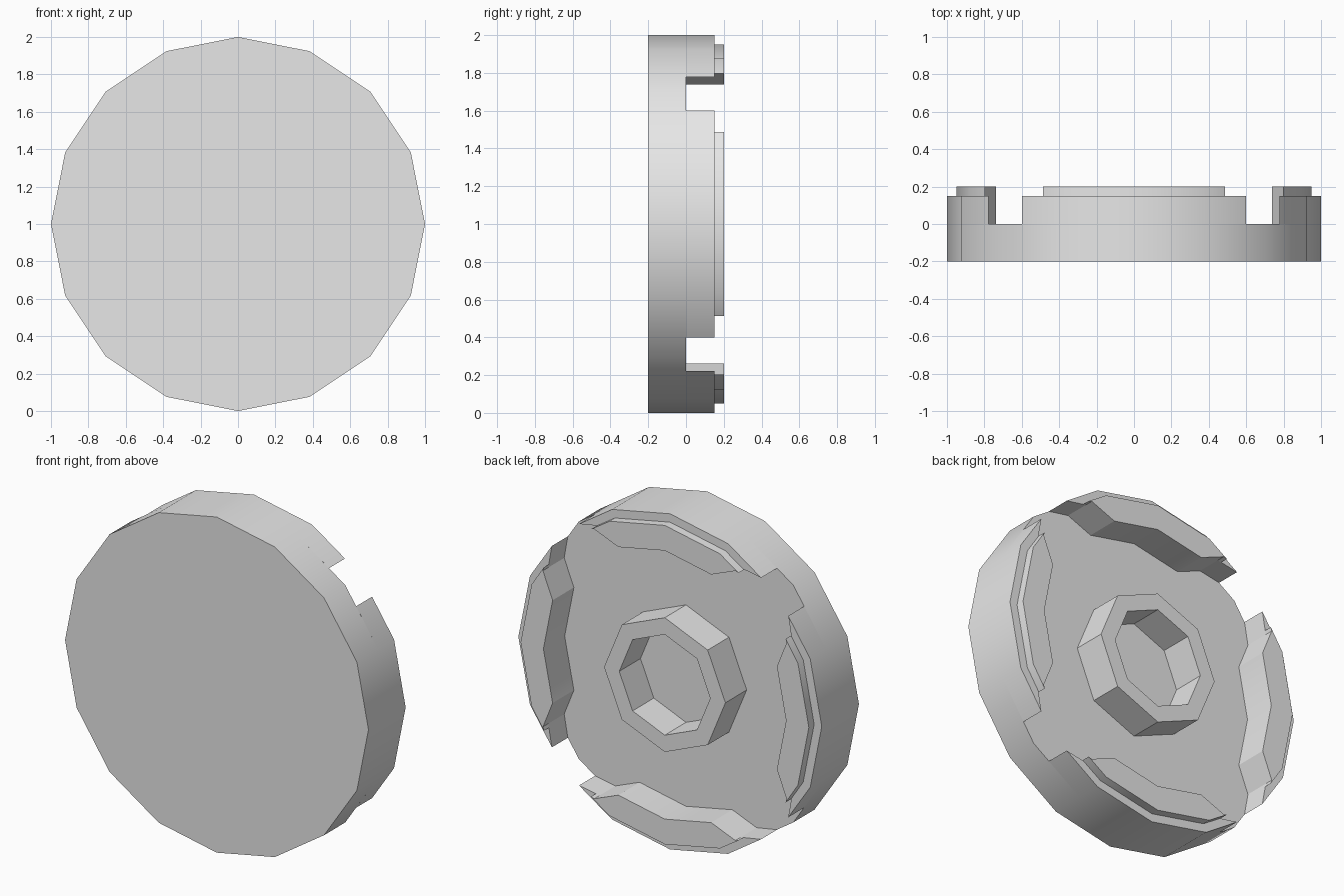
import bpy
import bmesh
from math import pi, sin, cos

if "Cube" in bpy.data.objects:
    bpy.data.objects.remove(bpy.data.objects["Cube"], do_unlink=True)

grey = bpy.data.materials.new("light_grey")
grey.use_nodes = True
grey.diffuse_color = (0.8, 0.8, 0.8, 1)
grey.node_tree.nodes["Principled BSDF"].inputs["Base Color"].default_value = (0.8, 0.8, 0.8, 1)

STEP = pi / 8


def ring(radius, sides=16):
    """Regular polygon in the x-z plane with a corner at the top."""
    return [(radius * sin(2 * pi * i / sides), radius * cos(2 * pi * i / sides))
            for i in range(sides)]


def turn(points, angle):
    return [(x * cos(angle) + z * sin(angle), z * cos(angle) - x * sin(angle))
            for x, z in points]


def finish(name, bm):
    bmesh.ops.recalc_face_normals(bm, faces=bm.faces)
    mesh = bpy.data.meshes.new(name)
    bm.to_mesh(mesh)
    bm.free()
    mesh.materials.append(grey)
    obj = bpy.data.objects.new(name, mesh)
    bpy.context.collection.objects.link(obj)
    obj.location.z = 1
    bpy.ops.object.select_all(action="DESELECT")
    obj.select_set(True)
    bpy.context.view_layer.objects.active = obj
    bpy.ops.object.shade_smooth_by_angle()


def prism(name, outline, y0, y1):
    bm = bmesh.new()
    front = [bm.verts.new((x, y0, z)) for x, z in outline]
    back = [bm.verts.new((x, y1, z)) for x, z in outline]
    bm.faces.new(front)
    bm.faces.new(back)
    for i in range(len(front)):
        j = (i + 1) % len(front)
        bm.faces.new((front[i], front[j], back[j], back[i]))
    finish(name, bm)


def symmetric(half):
    """Complete an outline whose first and last points lie on the mirror line."""
    return half + [(-x, z) for x, z in half[-2:0:-1]]


# Solid front disc
prism("disc", ring(1), -0.2, 0)

# Four raised rim blocks with notched ends, each with a thin step on the back
inner = [(0, 0.8), (0.8 * sin(STEP), 0.8 * cos(STEP))]
notch = (0.465, 0.803)
block = symmetric(inner + [notch, (0.6, 0.779), (sin(STEP), cos(STEP)), (0, 1)])
step = symmetric(inner + [notch, (0.487, 0.797),
                          (0.95 * sin(STEP), 0.95 * cos(STEP)), (0, 0.95)])
for i, side in enumerate(("top", "left", "bottom", "right")):
    prism(side + "_rim_block", turn(block, i * pi / 2), 0, 0.15)
    prism(side + "_rim_step", turn(step, i * pi / 2), 0.15, 0.2)

# Octagonal hub ring, open to the disc in the middle
bm = bmesh.new()
loops = [[bm.verts.new((x, y, z)) for x, z in ring(r, 8)]
         for r, y in ((0.4, 0), (0.4, 0.2), (0.3, 0.2), (0.3, 0))]
for a, b in zip(loops, loops[1:]):
    for i in range(8):
        j = (i + 1) % 8
        bm.faces.new((a[i], a[j], b[j], b[i]))
finish("hub_ring", bm)
